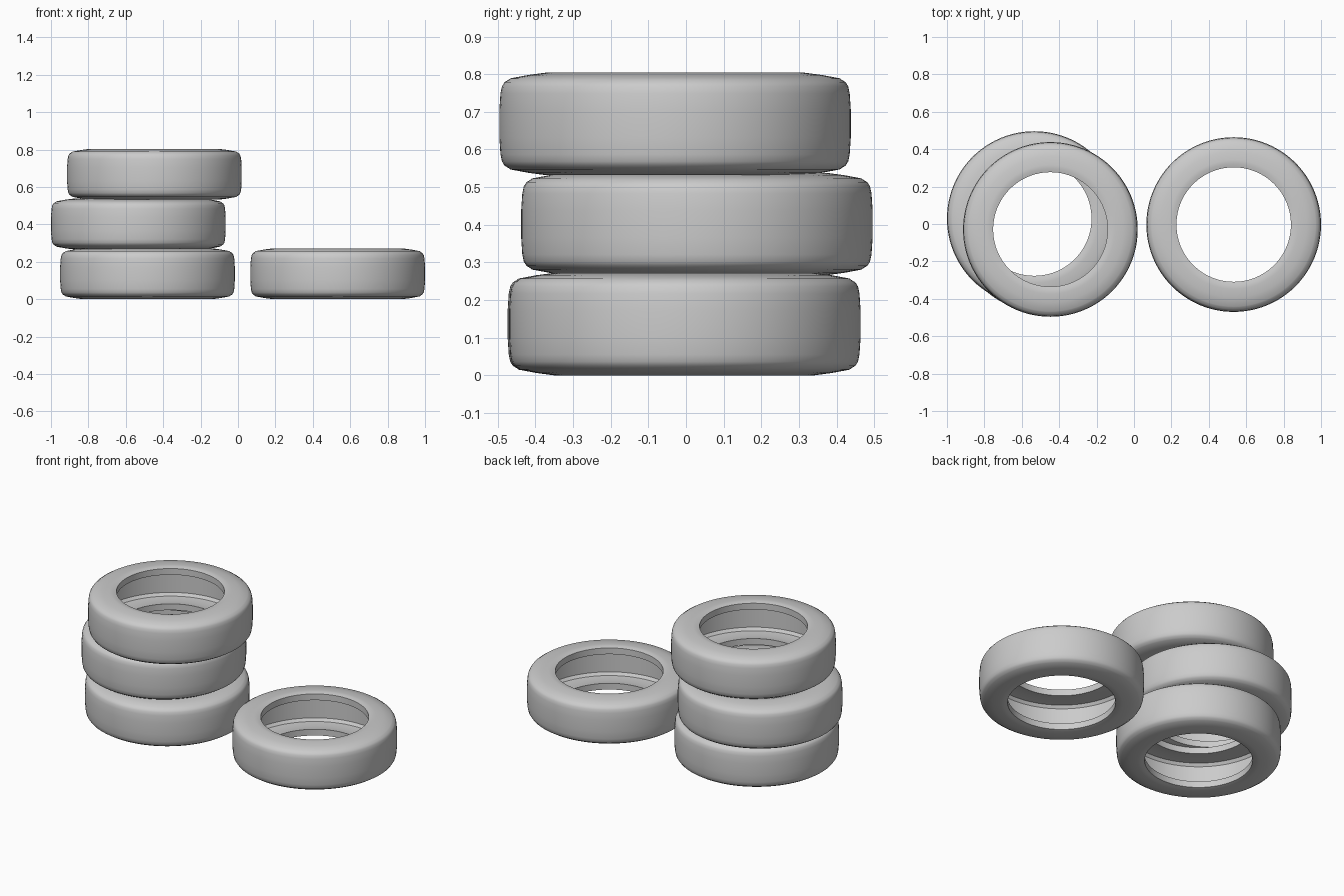
import bpy, bmesh
from math import pi, radians

if "Cube" in bpy.data.objects:
    bpy.data.objects.remove(bpy.data.objects["Cube"])

HEIGHT = 0.272
SEGMENTS = 96

# Lower half of the hollow tyre section (radius, z), from inner cavity round to tread
LOWER = [(0.438, 0.055), (0.425, 0.038), (0.365, 0.034), (0.306, 0.045),   # cavity floor
         (0.306, 0.006),                                                  # bead
         (0.325, 0.001), (0.345, 0.0), (0.39, 0.006), (0.438, 0.015),      # sidewall
         (0.443, 0.019), (0.453, 0.025), (0.460, 0.036), (0.464, 0.055),   # shoulder
         (0.467, 0.10)]                                                   # tread


def make_tyre(name, location):
    profile = LOWER + [(r, HEIGHT - z) for r, z in reversed(LOWER)]
    bm = bmesh.new()
    verts = [bm.verts.new((r, 0, z)) for r, z in profile]
    edges = [bm.edges.new((verts[i], verts[(i + 1) % len(verts)]))
             for i in range(len(verts))]
    bmesh.ops.spin(bm, geom=verts + edges, cent=(0, 0, 0), axis=(0, 0, 1),
                   angle=2 * pi, steps=SEGMENTS, use_duplicate=False)
    bmesh.ops.remove_doubles(bm, verts=bm.verts[:], dist=1e-4)
    bmesh.ops.recalc_face_normals(bm, faces=bm.faces[:])
    mesh = bpy.data.meshes.new(name)
    bm.to_mesh(mesh)
    bm.free()
    tyre = bpy.data.objects.new(name, mesh)
    tyre.location = location
    bpy.context.collection.objects.link(tyre)
    bpy.ops.object.select_all(action='DESELECT')
    tyre.select_set(True)
    bpy.context.view_layer.objects.active = tyre
    bpy.ops.object.shade_smooth_by_angle(angle=radians(30))


# Loose stack of three tyres, and one lying beside it
make_tyre("stack_tyre_bottom", (-0.484, -0.007, 0.0))
make_tyre("stack_tyre_middle", (-0.533, 0.029, 0.266))
make_tyre("stack_tyre_top", (-0.447, -0.029, 0.532))
make_tyre("loose_tyre", (0.533, -0.003, 0.0))
